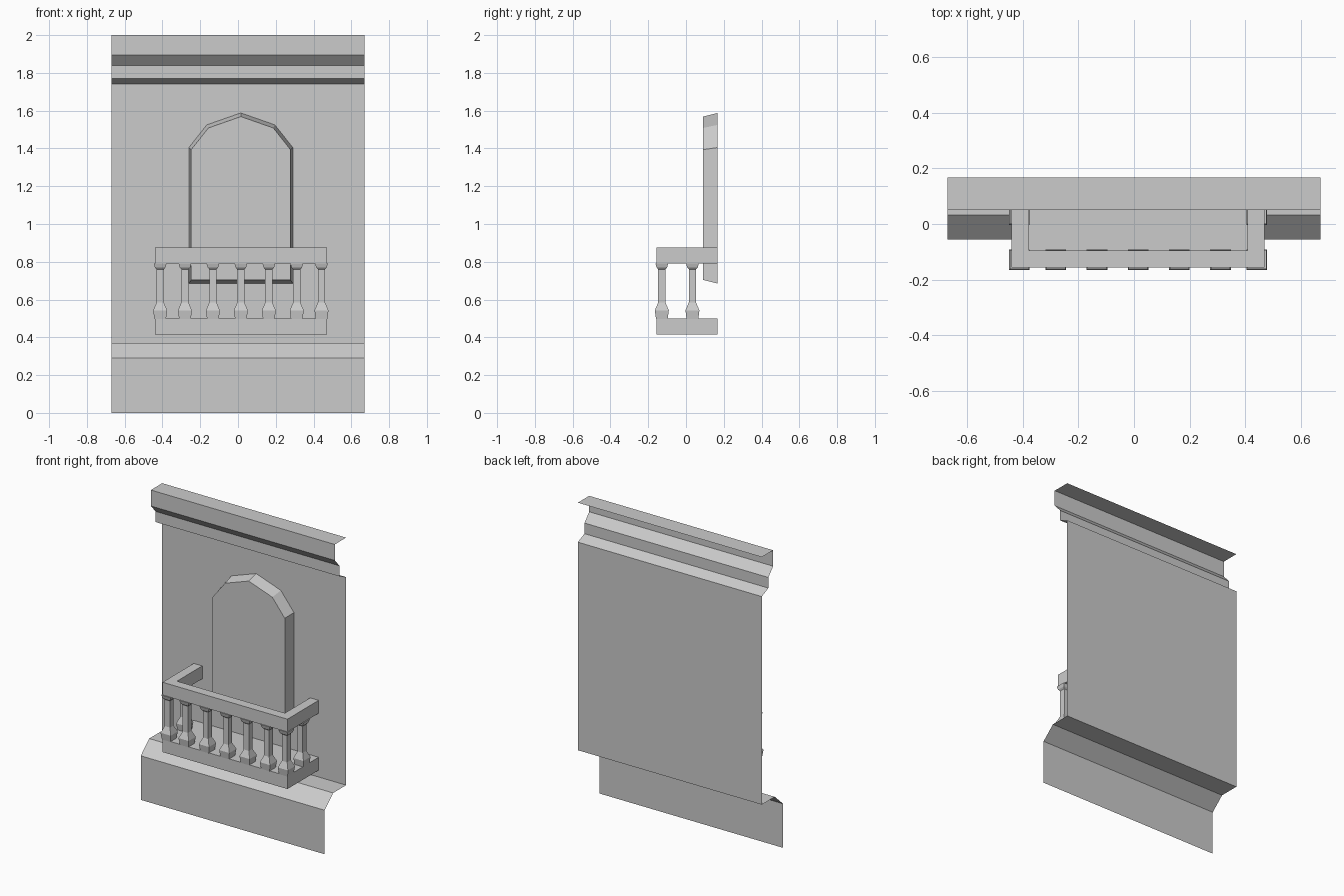
import bpy
import bmesh

cube = bpy.data.objects.get("Cube")
if cube:
    bpy.data.objects.remove(cube, do_unlink=True)

stone = bpy.data.materials.new("grey stone")
stone.use_nodes = True
stone.diffuse_color = (0.6, 0.6, 0.6, 1)
stone.node_tree.nodes["Principled BSDF"].inputs["Base Color"].default_value = (0.6, 0.6, 0.6, 1)

MID = 0.015      # centre line of the panel and balcony
WALL = 0.168     # depth of the wall plane


def finish(name, bm, closed=True):
    if closed:
        bmesh.ops.recalc_face_normals(bm, faces=bm.faces)
    mesh = bpy.data.meshes.new(name)
    bm.to_mesh(mesh)
    bm.free()
    mesh.materials.append(stone)
    obj = bpy.data.objects.new(name, mesh)
    bpy.context.collection.objects.link(obj)
    return obj


def bridge(bm, rings, cyclic=True):
    """Join successive rings of vertices with quads."""
    for a, b in zip(rings, rings[1:]):
        n = len(a)
        for i in range(n if cyclic else n - 1):
            j = (i + 1) % n
            bm.faces.new((a[i], a[j], b[j], b[i]))


def prism(name, outline, z0, z1):
    bm = bmesh.new()
    rings = [[bm.verts.new((x, y, z)) for x, y in outline] for z in (z0, z1)]
    bridge(bm, rings)
    for ring in rings:
        bm.faces.new(ring)
    return finish(name, bm)


# Wall sheet with cornice and plinth, one profile (y, z) swept across
profile = [(-0.055, 0), (-0.055, 0.29), (0.033, 0.37), (WALL, 0.37),
           (WALL, 1.74), (0.1, 1.77), (0.1, 1.84), (0.05, 1.895),
           (0.05, 2), (WALL, 2)]
bm = bmesh.new()
bridge(bm, [[bm.verts.new((x, y, z)) for y, z in profile] for x in (0.67, -0.67)], False)
finish("wall", bm, False)

# Raised arched panel with bevelled sides
half = [(0.275, 0.685), (0.275, 1.405), (0.18, 1.525)]
arch = half + [(0, 1.588)] + [(-x, z) for x, z in reversed(half)]
bm = bmesh.new()
back = [bm.verts.new((MID + x, WALL, z)) for x, z in arch]
front = [bm.verts.new((MID + x * 0.955, 0.09, 1.137 + (z - 1.137) * 0.957)) for x, z in arch]
bridge(bm, [back, front])
bm.faces.new(front)
finish("arched_panel", bm)

# Balcony floor slab and U-shaped handrail
L, R, F, T = MID - 0.455, MID + 0.455, -0.157, 0.062
prism("balcony_floor", [(L, F), (R, F), (R, WALL), (L, WALL)], 0.415, 0.5)
prism("handrail", [(L, WALL), (L, F), (R, F), (R, WALL), (R - T, WALL),
                   (R - T, F + T), (L + T, F + T), (L + T, WALL)], 0.79, 0.875)

# Square balusters: (half width, height)
turning = [(0.031, 0.498), (0.037, 0.543), (0.019, 0.585), (0.019, 0.76),
           (0.028, 0.77), (0.034, 0.792)]


def baluster(name, x, y):
    bm = bmesh.new()
    rings = [[bm.verts.new((x + sx * w, y + sy * w, z))
              for sx, sy in ((-1, -1), (1, -1), (1, 1), (-1, 1))] for w, z in turning]
    bridge(bm, rings)
    bm.faces.new(rings[0])
    bm.faces.new(rings[-1])
    finish(name, bm)


for i, offset in enumerate((-0.427, -0.296, -0.148, 0, 0.148, 0.296, 0.427)):
    baluster(f"front_baluster_{i + 1}", MID + offset, -0.128)
for side, sign in (("left", 1), ("right", -1)):
    baluster(f"{side}_side_baluster", MID + sign * 0.427, 0.034)
